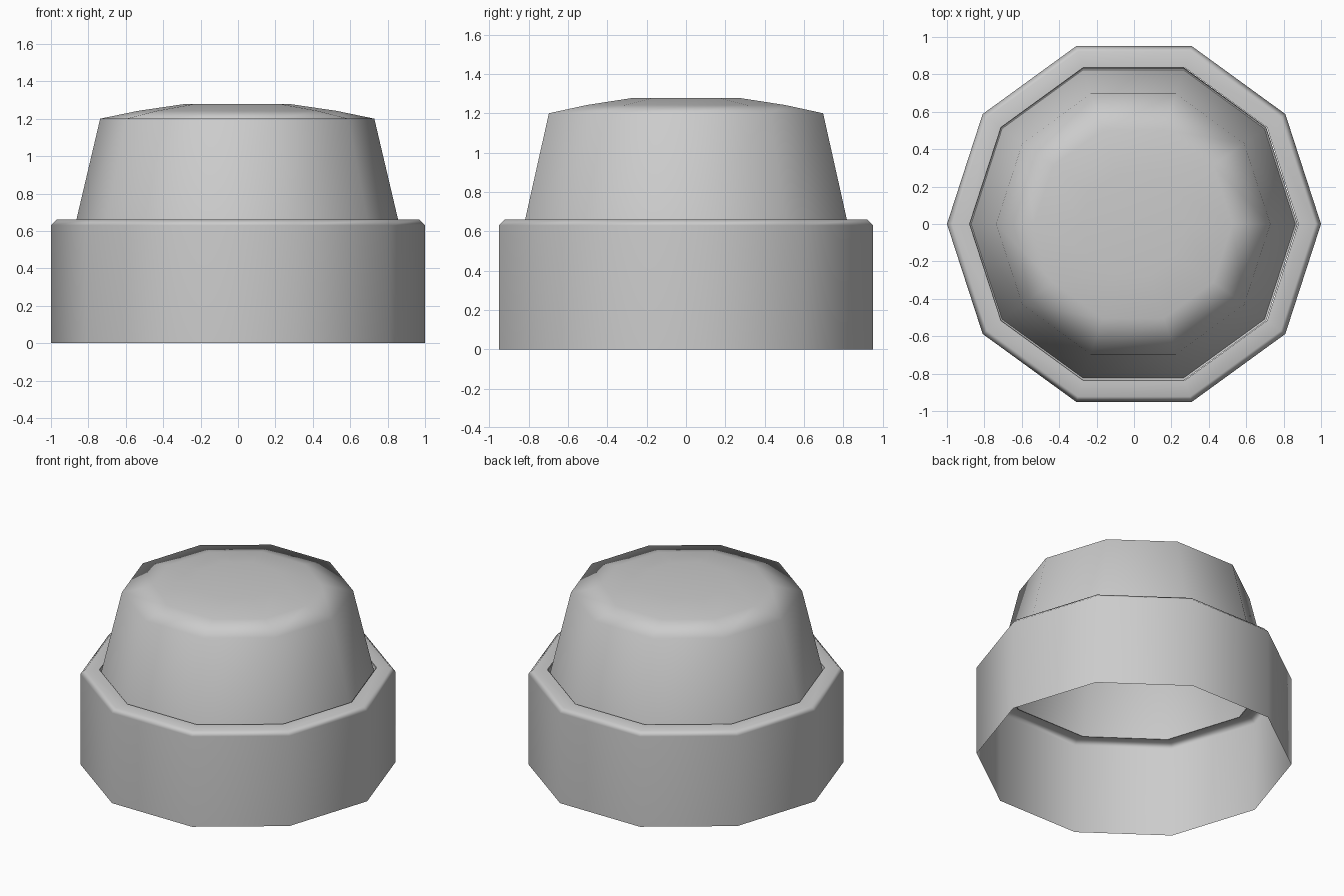
import bpy
import bmesh
from math import cos, sin, tau

cube = bpy.data.objects.get("Cube")
if cube:
    bpy.data.objects.remove(cube)

SIDES = 10

# Plain grey finish
grey = bpy.data.materials.new("light_grey")
grey.use_nodes = True
colour = (0.6, 0.6, 0.6, 1)
grey.diffuse_color = colour
grey.node_tree.nodes["Principled BSDF"].inputs["Base Color"].default_value = colour


def turned_shell(name, profile, offset=0.0, capped=False):
    """Open ten-sided shell from (radius, height) points, bottom to top."""
    bm = bmesh.new()
    rings = [[bm.verts.new((r * cos(tau * i / SIDES) + offset,
                            r * sin(tau * i / SIDES), z))
              for i in range(SIDES)] for r, z in profile]
    for low, high in zip(rings, rings[1:]):
        for i in range(SIDES):
            j = (i + 1) % SIDES
            bm.faces.new((low[i], low[j], high[j], high[i]))
    if capped:
        bm.faces.new(rings[-1])
    mesh = bpy.data.meshes.new(name)
    bm.to_mesh(mesh)
    bm.free()
    mesh.materials.append(grey)
    obj = bpy.data.objects.new(name, mesh)
    bpy.context.collection.objects.link(obj)
    for poly in mesh.polygons:
        poly.use_smooth = True
    # Large walls keep their own shading, small bevels blend
    obj.modifiers.new("weighted_normals", 'WEIGHTED_NORMAL')
    return obj


# Collar: straight wall, bevelled lip and a narrow groove inside the lip
turned_shell("collar", [(1.0, 0), (1.0, 0.63), (0.97, 0.66), (0.879, 0.66)])
turned_shell("groove", [(0.879, 0.66), (0.874, 0.63), (0.867, 0.63)], offset=-0.004)

# Knob: tapered wall with a shallow domed top
turned_shell("knob", [(0.867, 0.63), (0.733, 1.2), (0.53, 1.242), (0.285, 1.278)],
             offset=-0.004, capped=True)
